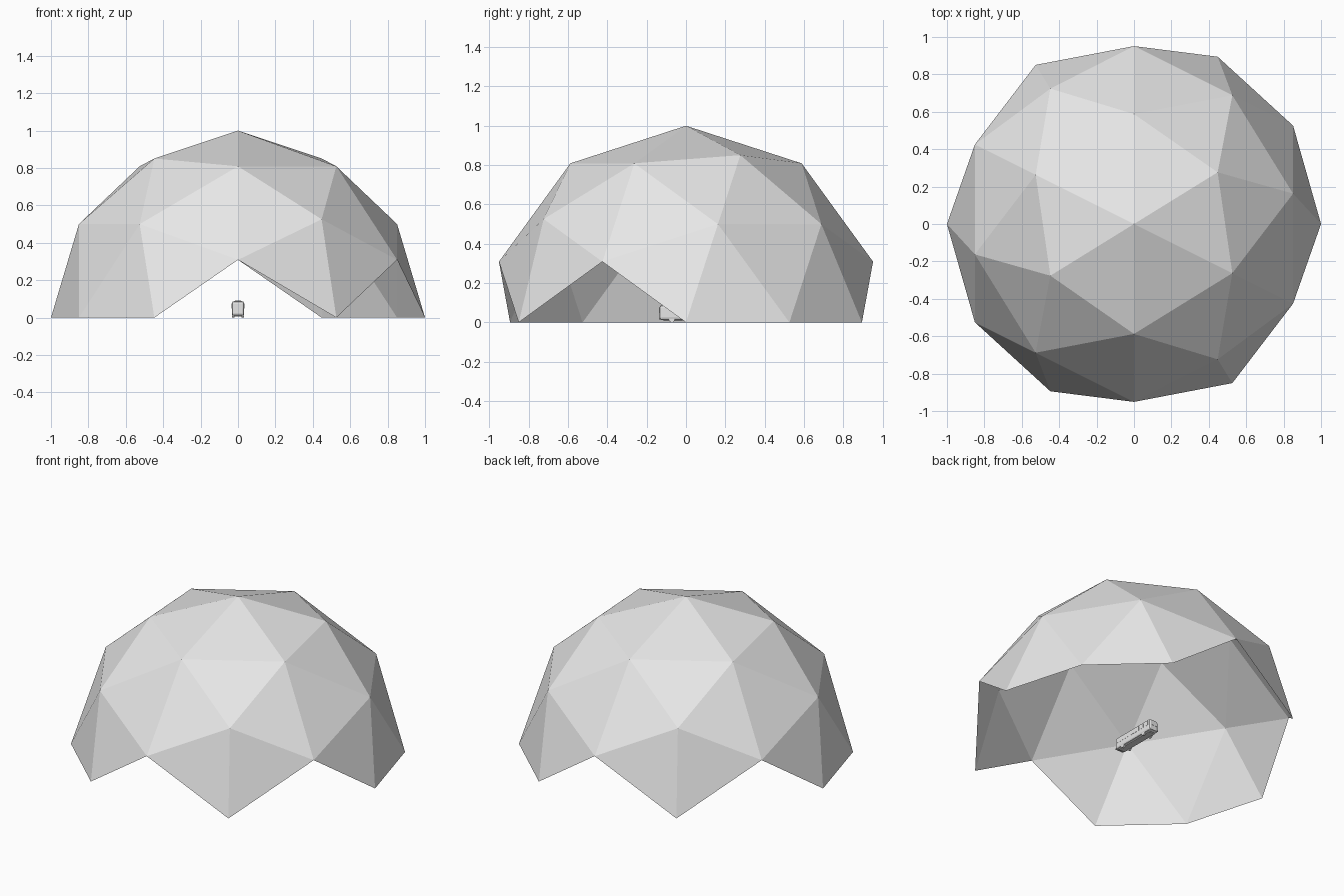
import bpy, bmesh, math
from mathutils import Matrix

if "Cube" in bpy.data.objects:
    bpy.data.objects.remove(bpy.data.objects["Cube"])

grey = bpy.data.materials.new("plain grey")
grey.diffuse_color = (0.8, 0.8, 0.8, 1)
grey.use_nodes = True
grey.node_tree.nodes["Principled BSDF"].inputs["Base Color"].default_value = grey.diffuse_color


def finish(bm, name):
    me = bpy.data.meshes.new(name)
    bm.to_mesh(me)
    bm.free()
    me.materials.append(grey)
    ob = bpy.data.objects.new(name, me)
    bpy.context.collection.objects.link(ob)
    return ob


def box(name, loc, size, bevel=0.0, segments=2):
    bm = bmesh.new()
    bmesh.ops.create_cube(bm, size=1, matrix=Matrix.Translation(loc) @ Matrix.Diagonal((*size, 1)))
    ob = finish(bm, name)
    if bevel:
        m = ob.modifiers.new("bevel", 'BEVEL')
        m.width = bevel
        m.segments = segments
    return ob


# Dome: icosphere with its pole along x, only the triangles wholly above ground
bm = bmesh.new()
bmesh.ops.create_icosphere(bm, subdivisions=2, radius=1)
for v in bm.verts:
    v.co = (v.co.z, v.co.x, v.co.y)
low = [f for f in bm.faces if min(v.co.z for v in f.verts) < -0.01]
bmesh.ops.delete(bm, geom=low, context='FACES')
finish(bm, "dome")

# Bus body inside the dome
Y0, Y1 = -0.135, 0.185
MID, LEN = (Y0 + Y1) / 2, Y1 - Y0
box("bus_body", (0, MID, 0.05), (0.066, LEN, 0.076), 0.012)
box("roof_unit", (0, MID + 0.03, 0.088), (0.036, 0.12, 0.006), 0.002, 1)
box("underframe", (0, MID, 0.011), (0.046, LEN - 0.04, 0.008))

# Windows and bumpers at both ends
for name, y in (("front", Y0), ("rear", Y1)):
    box(name + "_window", (0, y, 0.062), (0.046, 0.003, 0.026))
    box(name + "_bumper", (0, y, 0.019), (0.056, 0.006, 0.008))

# Side windows
for side in (-1, 1):
    for i in range(7):
        box("side_window", (side * 0.033, Y0 + 0.036 + i * 0.0415, 0.062), (0.002, 0.035, 0.026))

# Wheels
for side in (-1, 1):
    for y in (-0.072, 0.12):
        bm = bmesh.new()
        bmesh.ops.create_cone(bm, cap_ends=True, segments=16, radius1=0.015, radius2=0.015, depth=0.012,
                              matrix=Matrix.Translation((side * 0.025, y, 0.015)) @ Matrix.Rotation(math.pi / 2, 4, 'Y'))
        finish(bm, "wheel")
